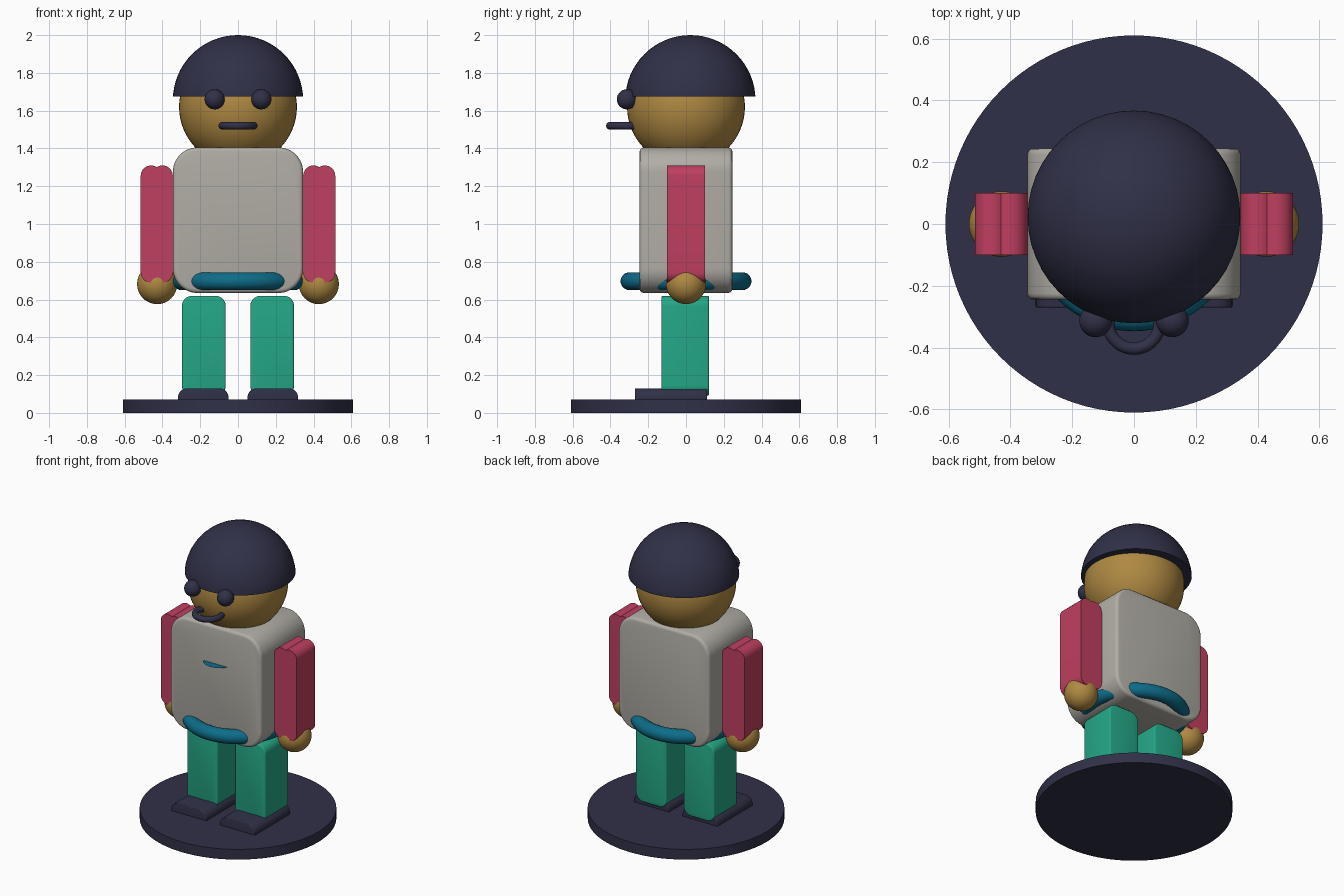
import bpy, bmesh, math
from mathutils import Matrix

if "Cube" in bpy.data.objects:
    bpy.data.objects.remove(bpy.data.objects["Cube"])


def colour(name, rgb):
    m = bpy.data.materials.new(name)
    m.diffuse_color = (*rgb, 1)
    m.use_nodes = True
    m.node_tree.nodes["Principled BSDF"].inputs["Base Color"].default_value = m.diffuse_color
    return m


NAVY = colour("dark navy", (0.030, 0.030, 0.065))
TAN = colour("tan", (0.43, 0.25, 0.055))
GREY = colour("warm grey", (0.44, 0.42, 0.38))
RED = colour("raspberry", (0.52, 0.05, 0.115))
GREEN = colour("green", (0.018, 0.39, 0.24))
TEAL = colour("teal", (0.004, 0.15, 0.25))


def finish(bm, name, mat, angle=40):
    bmesh.ops.recalc_face_normals(bm, faces=bm.faces)
    me = bpy.data.meshes.new(name)
    bm.to_mesh(me)
    bm.free()
    ob = bpy.data.objects.new(name, me)
    bpy.context.collection.objects.link(ob)
    me.materials.append(mat)
    bpy.ops.object.select_all(action='DESELECT')
    ob.select_set(True)
    bpy.context.view_layer.objects.active = ob
    bpy.ops.object.shade_smooth_by_angle(angle=math.radians(angle))
    return ob


def ball(name, mat, loc, r, cut=None):
    """Sphere, optionally cut flat and capped below height cut."""
    bm = bmesh.new()
    bmesh.ops.create_uvsphere(bm, u_segments=48, v_segments=32, radius=r,
                              matrix=Matrix.Translation(loc))
    if cut is not None:
        bmesh.ops.bisect_plane(bm, geom=bm.verts[:] + bm.edges[:] + bm.faces[:],
                               plane_co=(0, 0, cut), plane_no=(0, 0, -1), clear_outer=True)
        bmesh.ops.holes_fill(bm, edges=[e for e in bm.edges if e.is_boundary], sides=0)
    return finish(bm, name, mat)


def disc(name, mat, loc, r, depth=0.0):
    bm = bmesh.new()
    if depth:
        bmesh.ops.create_cone(bm, cap_ends=True, segments=96, radius1=r, radius2=r,
                              depth=depth, matrix=Matrix.Translation(loc))
    else:
        bmesh.ops.create_circle(bm, cap_ends=True, segments=48, radius=r,
                                matrix=Matrix.Translation(loc))
    return finish(bm, name, mat)


def ring(name, mat, loc, major, minor, n=72, k=20):
    bm = bmesh.new()
    rows = []
    for i in range(n):
        a = 2 * math.pi * i / n
        row = []
        for j in range(k):
            b = 2 * math.pi * j / k
            d = major + minor * math.cos(b)
            row.append(bm.verts.new((loc[0] + d * math.cos(a), loc[1] + d * math.sin(a),
                                     loc[2] + minor * math.sin(b))))
        rows.append(row)
    for i in range(n):
        p, q = rows[i], rows[(i + 1) % n]
        for j in range(k):
            bm.faces.new((p[j], q[j], q[(j + 1) % k], p[(j + 1) % k]))
    return finish(bm, name, mat)


def slab(name, mat, x, y, z, r, sweep=90, soft=0.01):
    """Rounded outline in x and z, extruded along y, with softened rims.
    A sweep over 90 degrees lets the end corners meet in a notch."""
    corners = [(x[1] - r, z[1] - r, 0, 1), (x[0] + r, z[1] - r, 180, -1),
               (x[0] + r, z[0] + r, 180, 1), (x[1] - r, z[0] + r, 360, -1)]
    pts = []
    for i, (cx, cz, start, turn) in enumerate(corners):
        arc = [math.radians(start + turn * sweep * t / 12) for t in range(13)]
        if i % 2:
            arc.reverse()
        pts += [(cx + r * math.cos(a), cz + r * math.sin(a)) for a in arc]
    bm = bmesh.new()
    face = bm.faces.new([bm.verts.new((px, y[0], pz)) for px, pz in pts])
    ext = bmesh.ops.extrude_face_region(bm, geom=[face], use_keep_orig=True)
    moved = [v for v in ext['geom'] if isinstance(v, bmesh.types.BMVert)]
    bmesh.ops.translate(bm, verts=moved, vec=(0, y[1] - y[0], 0))
    bmesh.ops.remove_doubles(bm, verts=bm.verts, dist=1e-5)
    if soft:
        rims = [e for e in bm.edges if abs(e.verts[0].co.y - e.verts[1].co.y) < 1e-6]
        bmesh.ops.bevel(bm, geom=rims, offset=soft, segments=3, profile=0.5, affect='EDGES')
    return finish(bm, name, mat)


# round stand
disc("stand", NAVY, (0, 0, 0.035), 0.61, 0.07)

# body, waist ring and thin chest plate edge
slab("torso", GREY, (-0.345, 0.345), (-0.245, 0.245), (0.635, 1.405), 0.13, soft=0.02)
ring("belt", TEAL, (0, 0, 0.697), 0.30, 0.047)
disc("chest_plate", TEAL, (0, -0.20, 1.15), 0.10)

# head, helmet and mouth
ball("head", TAN, (0, 0, 1.62), 0.312)
ball("helmet", NAVY, (0, 0.023, 1.655), 0.345, cut=1.675)
ring("mouth", NAVY, (0, -0.32, 1.52), 0.083, 0.02)

# paired parts
for s, side in ((-1, "left"), (1, "right")):
    def span(a, b):
        return tuple(sorted((s * a, s * b)))
    ball(side + "_eye", NAVY, (s * 0.124, -0.313, 1.66), 0.053)
    # notch between the two end lobes of the arm: lobes sweep past vertical to meet midway
    lobe, width = 0.055, 0.17
    meet = 90 + math.degrees(math.asin((width / 2 - lobe) / lobe))
    slab(side + "_arm", RED, span(0.345, 0.515), (-0.1, 0.1), (0.69, 1.31), lobe,
         sweep=meet, soft=0)
    ball(side + "_hand", TAN, (s * 0.428, 0, 0.682), 0.106)
    slab(side + "_leg", GREEN, span(0.065, 0.297), (-0.13, 0.122), (0.09, 0.62), 0.055)
    slab(side + "_foot", NAVY, span(0.05, 0.318), (-0.27, 0.112), (0.03, 0.13), 0.05, soft=0.005)
